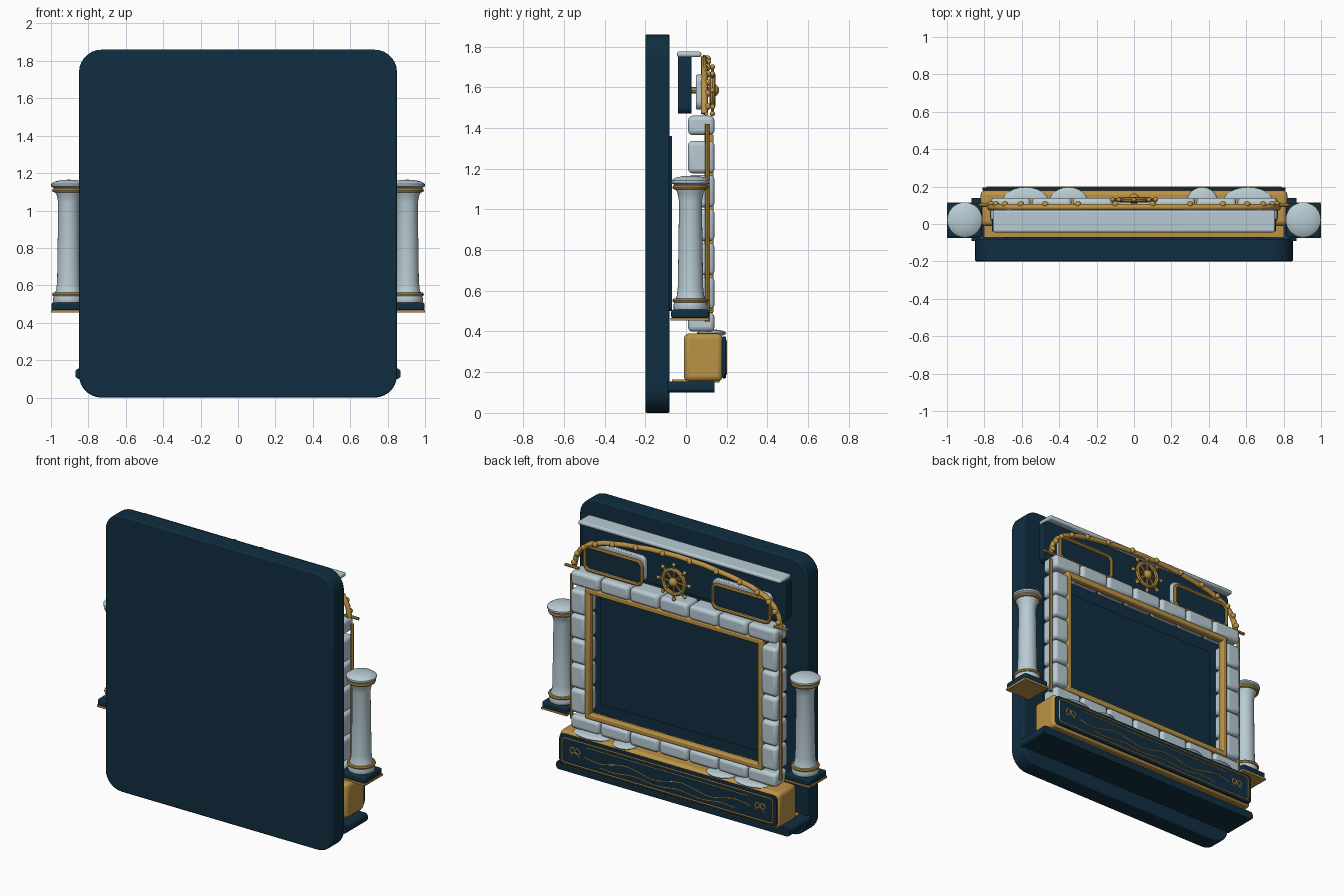
import bpy, bmesh, math
from mathutils import Matrix, Vector

if "Cube" in bpy.data.objects:
    bpy.data.objects.remove(bpy.data.objects["Cube"])

def mat(name, c):
    m = bpy.data.materials.new(name)
    m.diffuse_color = (*c, 1)
    m.use_nodes = True
    m.node_tree.nodes["Principled BSDF"].inputs["Base Color"].default_value = m.diffuse_color
    return m

NAVY = mat("navy", (0.005, 0.027, 0.052))
GOLD = mat("gold", (0.50, 0.29, 0.06))
STONE = mat("pale_stone", (0.48, 0.60, 0.65))

def finish(ob, m, bevel=0, seg=2):
    ob.data.materials.append(m)
    if bevel:
        b = ob.modifiers.new("bevel", 'BEVEL')
        b.width, b.segments, b.limit_method = bevel, seg, 'ANGLE'
        b.angle_limit = math.radians(40)
    bpy.ops.object.select_all(action='DESELECT')
    ob.select_set(True)
    bpy.context.view_layer.objects.active = ob
    bpy.ops.object.shade_smooth_by_angle(angle=math.radians(40))
    return ob

def from_bm(name, bm, m, bevel=0, seg=2):
    bmesh.ops.recalc_face_normals(bm, faces=bm.faces)
    me = bpy.data.meshes.new(name)
    bm.to_mesh(me)
    bm.free()
    ob = bpy.data.objects.new(name, me)
    bpy.context.collection.objects.link(ob)
    return finish(ob, m, bevel, seg)

def box(name, x0, x1, y0, y1, z0, z1, m, bevel=0, seg=2):
    bm = bmesh.new()
    bmesh.ops.create_cube(bm, size=1, matrix=Matrix.Translation(
        ((x0 + x1) / 2, (y0 + y1) / 2, (z0 + z1) / 2)) @ Matrix.Diagonal((x1 - x0, y1 - y0, z1 - z0, 1)))
    return from_bm(name, bm, m, bevel, seg)

def rounded(x0, x1, z0, z1, r, n=7):
    pts = []
    for k, (cx, cz) in enumerate([(x1 - r, z1 - r), (x0 + r, z1 - r), (x0 + r, z0 + r), (x1 - r, z0 + r)]):
        for i in range(n + 1):
            a = math.pi / 2 * (k + i / n)
            pts.append((cx + r * math.cos(a), cz + r * math.sin(a)))
    return pts

def plate(name, x0, x1, y0, y1, z0, z1, r, m, bevel=0):
    bm = bmesh.new()
    f = bm.faces.new([bm.verts.new((x, y0, z)) for x, z in rounded(x0, x1, z0, z1, r)])
    g = bmesh.ops.extrude_face_region(bm, geom=[f])
    bmesh.ops.translate(bm, vec=(0, y1 - y0, 0), verts=[v for v in g['geom'] if isinstance(v, bmesh.types.BMVert)])
    return from_bm(name, bm, m, bevel)

def tube(name, pts, r, m, closed=False, res=2):
    cu = bpy.data.curves.new(name, 'CURVE')
    cu.dimensions, cu.bevel_depth, cu.bevel_resolution, cu.use_fill_caps = '3D', r, res, True
    s = cu.splines.new('POLY')
    s.points.add(len(pts) - 1)
    for p, q in zip(s.points, pts):
        p.co = (*q, 1)
    s.use_cyclic_u = closed
    ob = bpy.data.objects.new(name, cu)
    bpy.context.collection.objects.link(ob)
    bpy.ops.object.select_all(action='DESELECT')
    ob.select_set(True)
    bpy.context.view_layer.objects.active = ob
    bpy.ops.object.convert(target='MESH')
    return finish(bpy.context.view_layer.objects.active, m)

def ball(name, c, s, m, u=16, v=10):
    bm = bmesh.new()
    bmesh.ops.create_uvsphere(bm, u_segments=u, v_segments=v, radius=1,
                              matrix=Matrix.Translation(c) @ Matrix.Diagonal((*s, 1)))
    return from_bm(name, bm, m)

def lathe(name, prof, x, y, m, n=28):
    bm = bmesh.new()
    vs = [bm.verts.new((x + r, y, z)) for r, z in prof]
    es = [bm.edges.new(e) for e in zip(vs, vs[1:])]
    bmesh.ops.spin(bm, geom=vs + es, cent=(x, y, 0), axis=(0, 0, 1), angle=2 * math.pi, steps=n)
    bmesh.ops.remove_doubles(bm, verts=bm.verts, dist=1e-4)
    return from_bm(name, bm, m)

# Backing board, screen plate and shelf
plate("backing_board", -.85, .85, -.2, -.08, 0, 1.86, .12, NAVY, .008)
plate("screen_plate", -.69, .69, -.081, -.07, .5, 1.36, .02, NAVY)
plate("shelf", -.87, .87, -.09, .14, .1, .155, .02, NAVY)
box("shelf_trim", -.8, .8, -.07, .165, .15, .163, GOLD)

# Header block with pale ledge
plate("header_block", -.76, .76, -.04, .028, 1.47, 1.755, .03, NAVY, .006)
box("header_ledge", -.755, .755, -.045, .075, 1.748, 1.775, STONE, .01)

# Stone surround: top and bottom rows, then side stacks
W = 1.54 / 7
for i in range(7):
    x = -.77 + i * W
    box("top_stone", x + .004, x + W - .004, .01, .14, 1.365, 1.46, STONE, .022, 3)
    box("bottom_stone", x + .004, x + W - .004, .01, .14, .4, .49, STONE, .022, 3)
H = (1.34 - .505) / 5
for s in (-1, 1):
    for i in range(5):
        z = .505 + i * H
        a, b = sorted((s * .655, s * .77))
        box("side_stone", a, b, .01, .14, z + .004, z + H - .004, STONE, .022, 3)

# Gold frame round the opening, outer rods
for s in (-1, 1):
    box("frame_side", s * .645 - .018, s * .645 + .018, .09, .135, .5, 1.37, GOLD, .008)
    tube("outer_rod", [(s * .78, .105, .45), (s * .78, .105, 1.42)], .011, GOLD)
for z in (.508, 1.352):
    box("frame_bar", -.66, .66, .09, .135, z - .018, z + .018, GOLD, .008)

# Arched rope with studs
half = [(.77, 1.47), (.755, 1.54), (.72, 1.6), (.66, 1.645), (.55, 1.685), (.4, 1.712), (.2, 1.735)]
arch = [(-x, .09, z) for x, z in half] + [(0, .09, 1.742)] + [(x, .09, z) for x, z in reversed(half)]
tube("arch_rope", arch, .017, GOLD, res=3)
for a, b in zip(arch, arch[1:]):
    mid = (Vector(a) + Vector(b)) / 2
    ball("arch_stud", mid + Vector((0, .015, 0)), (.018, .018, .018), GOLD, 10, 6)
for s in (-1, 1):
    tube("arch_foot", [(s * .73, .1, 1.47), (s * .83, .1, 1.47)], .01, GOLD)

# Header windows
for s in (-1, 1):
    a, b = sorted((s * .25, s * .69))
    plate("window_backing", a, b, .05, .08, 1.49, 1.662, .04, STONE, .006)
    a, b = sorted((s * .265, s * .69))
    plate("window_pane", a, b, .078, .092, 1.475, 1.63, .035, NAVY)
    tube("window_frame", [(x, .092, z) for x, z in rounded(a, b, 1.475, 1.63, .035)], .012, GOLD, True)

# Ship's wheel
def ring(r, y, zc, n=32, xc=0):
    return [(xc + r * math.cos(2 * math.pi * i / n), y, zc + r * math.sin(2 * math.pi * i / n)) for i in range(n)]
WZ = 1.585
tube("wheel_rim", ring(.08, .13, WZ), .014, GOLD, True)
for i in range(8):
    c, s = math.cos(i * math.pi / 4), math.sin(i * math.pi / 4)
    tube("wheel_spoke", [(.01 * c, .13, WZ + .01 * s), (.115 * c, .13, WZ + .115 * s)], .008, GOLD)
    ball("wheel_knob", (.115 * c, .13, WZ + .115 * s), (.013, .013, .013), GOLD, 10, 6)
ball("wheel_hub", (0, .135, WZ), (.03, .028, .03), GOLD)
tube("wheel_axle", [(0, .02, WZ), (0, .13, WZ)], .015, GOLD)

# Plinth sign: gold box, navy face, gold lines
box("plinth_box", -.82, .82, -.01, .18, .155, .39, GOLD, .025, 3)
plate("plinth_face", -.81, .81, .178, .196, .17, .375, .03, NAVY, .004)
tube("plinth_border", [(x, .196, z) for x, z in rounded(-.785, .785, .19, .355, .025)], .005, GOLD, True, 1)
for k, (z, amp, w) in enumerate([(.265, .017, .62), (.222, .008, .5)]):
    tube("plinth_wave", [(-w + 2 * w * i / 60, .196, z + amp * math.sin(i / 60 * 6 * math.pi)) for i in range(61)],
         .004, GOLD, res=1)
tube("plinth_top_line", [(-.6, .196, .33), (.6, .196, .33)], .003, GOLD, res=1)
for s in (-1, 1):
    for d in (-.02, .02):
        tube("knot_loop", ring(.018, .196, .285, 16, s * .69 + d), .005, GOLD, True, 1)
    for d in (-1, 1):
        tube("knot_tail", [(s * .69, .196, .285), (s * .69 + d * .035, .196, .25)], .004, GOLD, res=1)

# Flat foam mounds on the plinth
for x, r in ((-.58, .12), (-.35, .1), (.365, .08), (.61, .13)):
    ball("foam_mound", (x, .125, .392), (r, .072, .018), STONE, 24, 10)

# Side columns on bracket slabs
CY = .022
for s in (-1, 1):
    x = s * .905
    box("column_slab", x - .093, x + .093, CY - .095, CY + .09, .465, .508, NAVY, .01)
    box("slab_trim", x - .095, x + .095, CY - .097, CY + .092, .455, .467, GOLD)
    lathe("column_shaft", [(0, .505), (.08, .505), (.085, .52), (.08, .545), (.067, .575), (.062, .62),
                           (.056, 1.04), (.064, 1.08), (.08, 1.11), (.082, 1.125), (0, 1.125)], x, CY, STONE)
    lathe("column_cap", [(0, 1.12), (.08, 1.12), (.094, 1.13), (.094, 1.142), (.075, 1.155),
                         (.04, 1.163), (0, 1.165)], x, CY, STONE)
    for z, r in ((.552, .078), (1.108, .078)):
        tube("column_band", [(p[0], CY + p[2], z) for p in ring(r, 0, 0, 28, x)], .011, GOLD, True)
